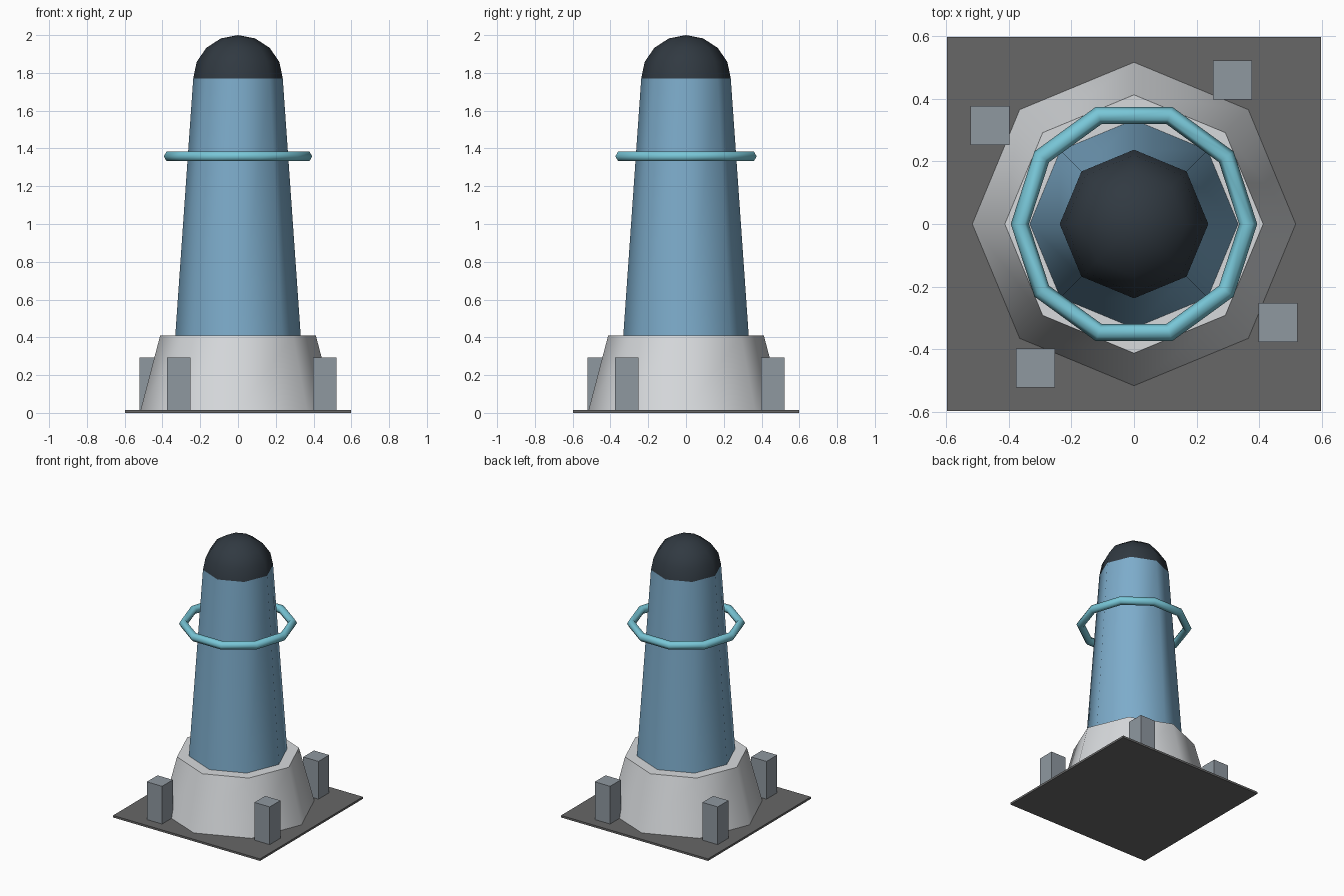
import bpy
import bmesh
from math import cos, sin, pi, radians

cube = bpy.data.objects.get("Cube")
if cube:
    bpy.data.objects.remove(cube, do_unlink=True)


def material(name, rgb):
    mat = bpy.data.materials.new(name)
    mat.use_nodes = True
    mat.diffuse_color = (*rgb, 1)
    mat.node_tree.nodes["Principled BSDF"].inputs["Base Color"].default_value = (*rgb, 1)
    return mat


def finish(name, bm, mat, smooth=None):
    bmesh.ops.recalc_face_normals(bm, faces=bm.faces)
    mesh = bpy.data.meshes.new(name)
    bm.to_mesh(mesh)
    bm.free()
    mesh.materials.append(mat)
    obj = bpy.data.objects.new(name, mesh)
    bpy.context.collection.objects.link(obj)
    if smooth:
        bpy.ops.object.select_all(action="DESELECT")
        obj.select_set(True)
        bpy.context.view_layer.objects.active = obj
        bpy.ops.object.shade_smooth_by_angle(angle=radians(smooth))
    return obj


def lathe(name, profile, mat, sides=8, closed=False):
    """Turn a (radius, z) profile about z; radius 0 makes a tip."""
    bm = bmesh.new()
    rings = []
    for r, z in profile:
        if r == 0:
            rings.append([bm.verts.new((0, 0, z))] * sides)
        else:
            rings.append([bm.verts.new((r * cos(2 * pi * i / sides),
                                        r * sin(2 * pi * i / sides), z))
                          for i in range(sides)])
    pairs = list(zip(rings, rings[1:]))
    if closed:
        pairs.append((rings[-1], rings[0]))
    for low, high in pairs:
        for i in range(sides):
            j = (i + 1) % sides
            corners = dict.fromkeys((low[i], low[j], high[j], high[i]))
            bm.faces.new(list(corners))
    if not closed:
        for ring in (rings[0], rings[-1]):
            if ring[0] is not ring[1]:
                bm.faces.new(ring)
    return finish(name, bm, mat, 65)


def box(name, center, size, mat):
    bm = bmesh.new()
    bmesh.ops.create_cube(bm, size=1)
    bmesh.ops.scale(bm, vec=size, verts=bm.verts)
    bmesh.ops.translate(bm, vec=center, verts=bm.verts)
    return finish(name, bm, mat)


pale_grey = material("pale grey", (0.68, 0.70, 0.72))
blue = material("steel blue", (0.205, 0.413, 0.597))
charcoal = material("charcoal", (0.03, 0.041, 0.053))
aqua = material("aqua", (0.188, 0.565, 0.679))
slate = material("slate grey", (0.275, 0.314, 0.352))
dark_grey = material("dark grey", (0.136, 0.136, 0.136))

# Ground plate
box("ground_plate", (0, 0, 0.0075), (1.194, 1.194, 0.015), dark_grey)

# Foundation and tapered tower
lathe("foundation", [(0.517, 0.01), (0.412, 0.41)], pale_grey)
lathe("tower", [(0.332, 0.41), (0.237, 1.77)], blue)

# Domed cap
dome_r, dome_z, steps = 0.237, 1.77, 4
dome = [(dome_r * cos(pi / 2 * i / steps), dome_z + 0.23 * sin(pi / 2 * i / steps))
        for i in range(steps)]
lathe("dome", dome + [(0, 2.0)], charcoal)

# Ten-sided hoop with a hexagonal section
hoop_r, tube_r = 0.364, 0.029
section = [(hoop_r + tube_r * cos(pi * k / 3), 1.358 + tube_r * sin(pi * k / 3))
           for k in range(6)]
lathe("hoop", section, aqua, sides=10, closed=True)

# Four posts, each a quarter turn from the last
x, y = 0.314, 0.459
for n in range(4):
    box(f"post_{n + 1}", (x, y, 0.152), (0.124, 0.124, 0.28), slate)
    x, y = -y, x
